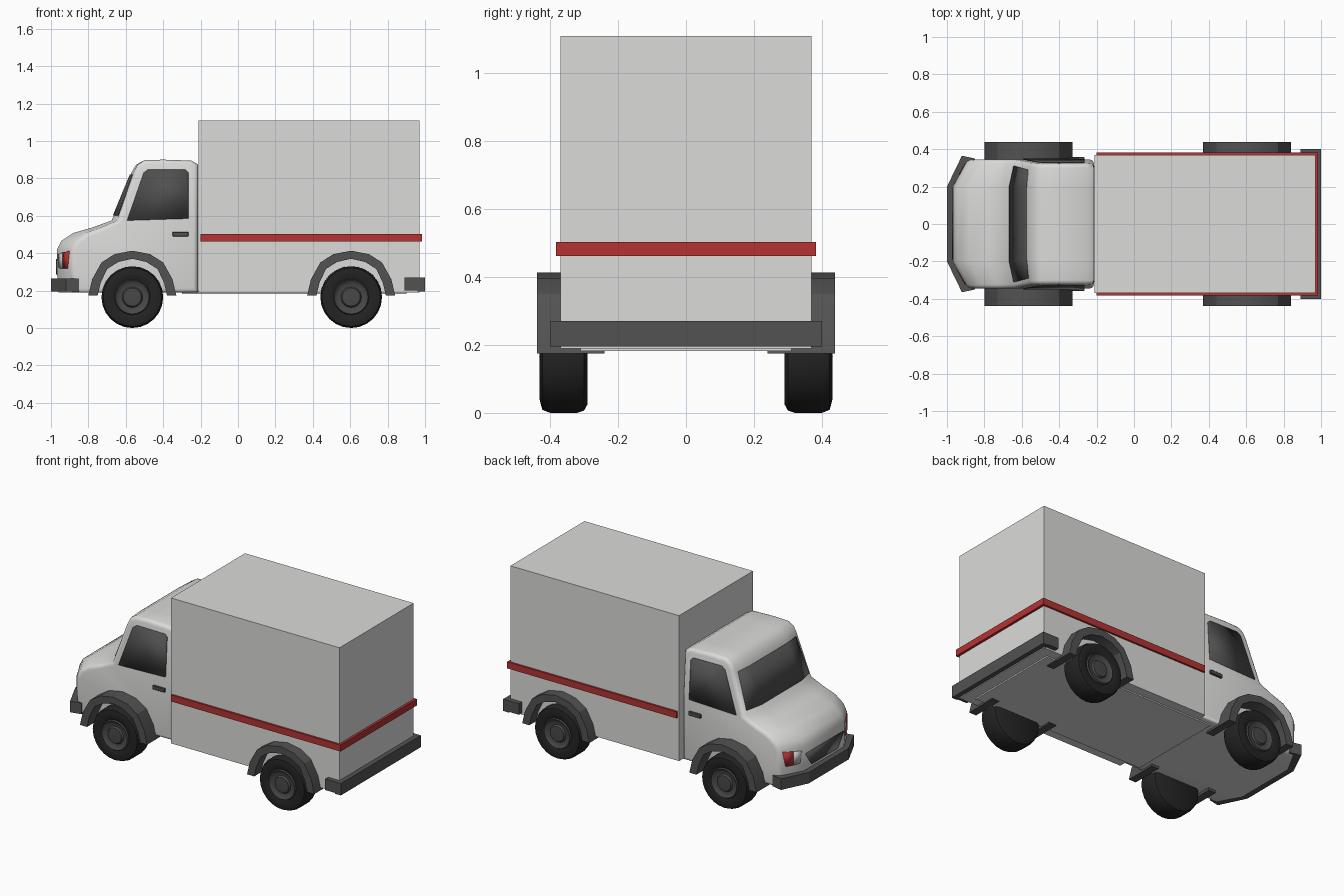
import bpy, bmesh, math
from mathutils import Vector

if "Cube" in bpy.data.objects:
    bpy.data.objects.remove(bpy.data.objects["Cube"])


def material(name, rgb):
    m = bpy.data.materials.new(name)
    m.diffuse_color = (*rgb, 1)
    m.use_nodes = True
    m.node_tree.nodes["Principled BSDF"].inputs["Base Color"].default_value = m.diffuse_color
    return m


WHITE = material("white paint", (0.71, 0.71, 0.70))
GREY = material("dark grey plastic", (0.085, 0.085, 0.085))
GLASS = material("dark glass", (0.08, 0.08, 0.08))
RUBBER = material("black rubber", (0.017, 0.017, 0.017))
RIM = material("wheel grey", (0.065, 0.065, 0.065))
RED = material("red", (0.46, 0.032, 0.032))
LENS = material("lamp lens", (0.55, 0.55, 0.55))


def finish(name, bm, mats, angle=35):
    bmesh.ops.recalc_face_normals(bm, faces=bm.faces)
    mesh = bpy.data.meshes.new(name)
    bm.to_mesh(mesh)
    bm.free()
    ob = bpy.data.objects.new(name, mesh)
    bpy.context.collection.objects.link(ob)
    for m in mats:
        mesh.materials.append(m)
    bpy.ops.object.select_all(action='DESELECT')
    ob.select_set(True)
    bpy.context.view_layer.objects.active = ob
    bpy.ops.object.shade_smooth_by_angle(angle=math.radians(angle))
    return ob


def box(name, lo, hi, mat, bevel=0.0):
    bm = bmesh.new()
    bmesh.ops.create_cube(bm, size=1)
    for v in bm.verts:
        v.co = [(a + b) / 2 + c * (b - a) for a, b, c in zip(lo, hi, v.co)]
    if bevel:
        bmesh.ops.bevel(bm, geom=bm.edges[:], offset=bevel, segments=1, affect='EDGES')
    return finish(name, bm, [mat], 25)


def prism(name, outline, direction, mat):
    """Extrude a closed flat outline along a vector."""
    bm = bmesh.new()
    f = bm.faces.new([bm.verts.new(p) for p in outline])
    ext = bmesh.ops.extrude_face_region(bm, geom=[f])
    verts = [g for g in ext['geom'] if isinstance(g, bmesh.types.BMVert)]
    bmesh.ops.translate(bm, verts=verts, vec=direction)
    return finish(name, bm, [mat], 25)


def plate(name, rows, mat):
    """Thin plate from rows of points; a single row is one polygon."""
    bm = bmesh.new()
    vs = [[bm.verts.new(p) for p in r] for r in rows]
    if len(vs) == 1:
        bm.faces.new(vs[0])
    else:
        for a, b in zip(vs, vs[1:]):
            for i in range(len(a) - 1):
                bm.faces.new((a[i], a[i + 1], b[i + 1], b[i]))
    ob = finish(name, bm, [mat])
    mod = ob.modifiers.new("thickness", 'SOLIDIFY')
    mod.thickness, mod.offset = 0.009, 0
    return ob


# Cab: side profile swept across, nose swept back at the corners, sides leaning in above the belt
HALF, BELT = 0.345, 0.575


def cab_point(x, y, z):
    corner = max(0, (abs(y) - 0.2) / (HALF - 0.2))
    nose = min(1, max(0, (-0.5 - x) / 0.42))
    return Vector((x + 0.08 * corner * nose, y * (1 - 0.2 * max(0, z - BELT)), z))


profile = [(-0.96, 0.19), (-0.968, 0.30), (-0.968, 0.42), (-0.945, 0.465), (-0.88, 0.508),
           (-0.78, 0.537), (-0.675, BELT), (-0.57, 0.83), (-0.545, 0.873), (-0.50, 0.897),
           (-0.40, 0.90), (-0.25, 0.895), (-0.215, 0.875), (-0.215, BELT), (-0.215, 0.19)]
bm = bmesh.new()
rings = [[bm.verts.new(cab_point(x, y, z)) for x, z in profile] for y in (-HALF, -0.2, 0.2, HALF)]
n = len(profile)
for a, b in zip(rings, rings[1:]):
    for i in range(n):
        j = (i + 1) % n
        bm.faces.new((a[i], a[j], b[j], b[i]))
for r in (rings[0], rings[-1]):
    bm.faces.new(r[6:14])
    bm.faces.new(r[:7] + r[13:])
bmesh.ops.recalc_face_normals(bm, faces=bm.faces)
bm.normal_update()
rim_edges = [e for e in bm.edges
             if sorted(abs(f.normal.y) > 0.9 for f in e.link_faces) == [False, True]]
bmesh.ops.bevel(bm, geom=rim_edges, offset=0.022, segments=3, profile=0.5, affect='EDGES')
finish("cab", bm, [WHITE], 50)

# Windscreen follows the bend of the cab
plate("windscreen", [[cab_point(x, y, z) for y in (-w, -0.2, 0.2, w)]
                     for x, z, w in ((-0.664, 0.602, 0.312), (-0.574, 0.82, 0.305))], GLASS)

# Nose grille
plate("grille", [[(-0.969, -0.19, 0.37), (-0.969, 0.19, 0.37),
                  (-0.968, 0.13, 0.285), (-0.968, -0.13, 0.285)]], GREY)

for s, side in ((-1, "right"), (1, "left")):
    window = [(-0.615, 0.575), (-0.505, 0.83), (-0.48, 0.848), (-0.28, 0.846),
              (-0.265, 0.83), (-0.265, 0.585)]
    plate(side + "_side_window", [[cab_point(x, s * HALF, z) for x, z in window]], GLASS)
    box(side + "_door_handle", (-0.35, s * 0.349 - 0.009, 0.49),
        (-0.265, s * 0.349 + 0.009, 0.514), GREY, 0.003)
    # Lamps on the swept nose corners
    lens = [(0.215, 0.395), (0.262, 0.403), (0.262, 0.318), (0.225, 0.32)]
    lamp = [(0.262, 0.403), (0.322, 0.412), (0.305, 0.318), (0.262, 0.318)]
    for nm, pts, m in (("headlamp", lens, LENS), ("indicator", lamp, RED)):
        plate(f"{side}_{nm}", [[cab_point(-0.968, s * y, z) for y, z in pts]], m)

# Cargo box, floor and red stripe on the sides and rear
box("cargo_box", (-0.21, -0.37, 0.19), (0.97, 0.37, 1.11), WHITE)
box("floor_pan", (-0.30, -0.31, 0.182), (0.90, 0.31, 0.20), WHITE)
for s, side in ((-1, "right"), (1, "left")):
    box(side + "_stripe", (-0.20, s * 0.374 - 0.008, 0.462),
        (0.985, s * 0.374 + 0.008, 0.503), RED)
box("rear_stripe", (0.965, -0.38, 0.462), (0.985, 0.38, 0.503), RED)

# Bumpers
front = [(-0.85, 0.35), (-0.92, 0.365), (-1.0, 0.20)]
front += [(x, -y) for x, y in reversed(front)]
prism("front_bumper", [(x, y, 0.195) for x, y in front], (0, 0, 0.07), GREY)
box("rear_bumper", (0.96, -0.40, 0.195), (1.0, 0.40, 0.27), GREY)
for s, side in ((-1, "right"), (1, "left")):
    box(side + "_bumper_end", (0.89, s * 0.383 - 0.017, 0.2),
        (0.97, s * 0.383 + 0.017, 0.27), GREY)

# Wheels: (radius, distance from centre line, material slot)
wheel = [(0.0, 0.29, 0), (0.14, 0.29, 0), (0.158, 0.30, 0), (0.165, 0.32, 0),
         (0.165, 0.40, 0), (0.156, 0.423, 0), (0.125, 0.431, 0), (0.095, 0.42, 0),
         (0.09, 0.428, 1), (0.075, 0.416, 1), (0.055, 0.416, 1), (0.048, 0.428, 1),
         (0.0, 0.432, 1)]
arch_out = [(-0.235, 0.175), (-0.215, 0.26), (-0.165, 0.35), (-0.095, 0.395), (0.0, 0.413)]
arch_in = [(-0.185, 0.175), (-0.17, 0.24), (-0.135, 0.315), (-0.075, 0.353), (0.0, 0.37)]


def mirrored(half):
    return half + [(-x, z) for x, z in reversed(half[:-1])]


for end, cx in (("front", -0.565), ("rear", 0.605)):
    for s, side in ((-1, "right"), (1, "left")):
        bm = bmesh.new()
        seg = 24
        loops = []
        for r, y, _ in wheel:
            ring = [(cx + r * math.cos(2 * math.pi * k / seg), s * y,
                     0.165 + r * math.sin(2 * math.pi * k / seg)) for k in range(seg)]
            loops.append([bm.verts.new(p) for p in (ring if r else ring[:1])])
        for i, (a, b) in enumerate(zip(loops, loops[1:])):
            for k in range(seg):
                j = (k + 1) % seg
                quad = [a[k % len(a)], a[j % len(a)], b[j % len(b)], b[k % len(b)]]
                f = bm.faces.new(list(dict.fromkeys(quad)))
                f.material_index = wheel[i + 1][2]
        finish(f"{end}_{side}_wheel", bm, [RUBBER, RIM], 40)
        # Wheel arch flare
        outline = mirrored(arch_out) + mirrored(arch_in)[::-1]
        prism(f"{end}_{side}_wheel_arch", [(cx + x, s * 0.24, z) for x, z in outline],
              (0, s * 0.198, 0), GREY)
